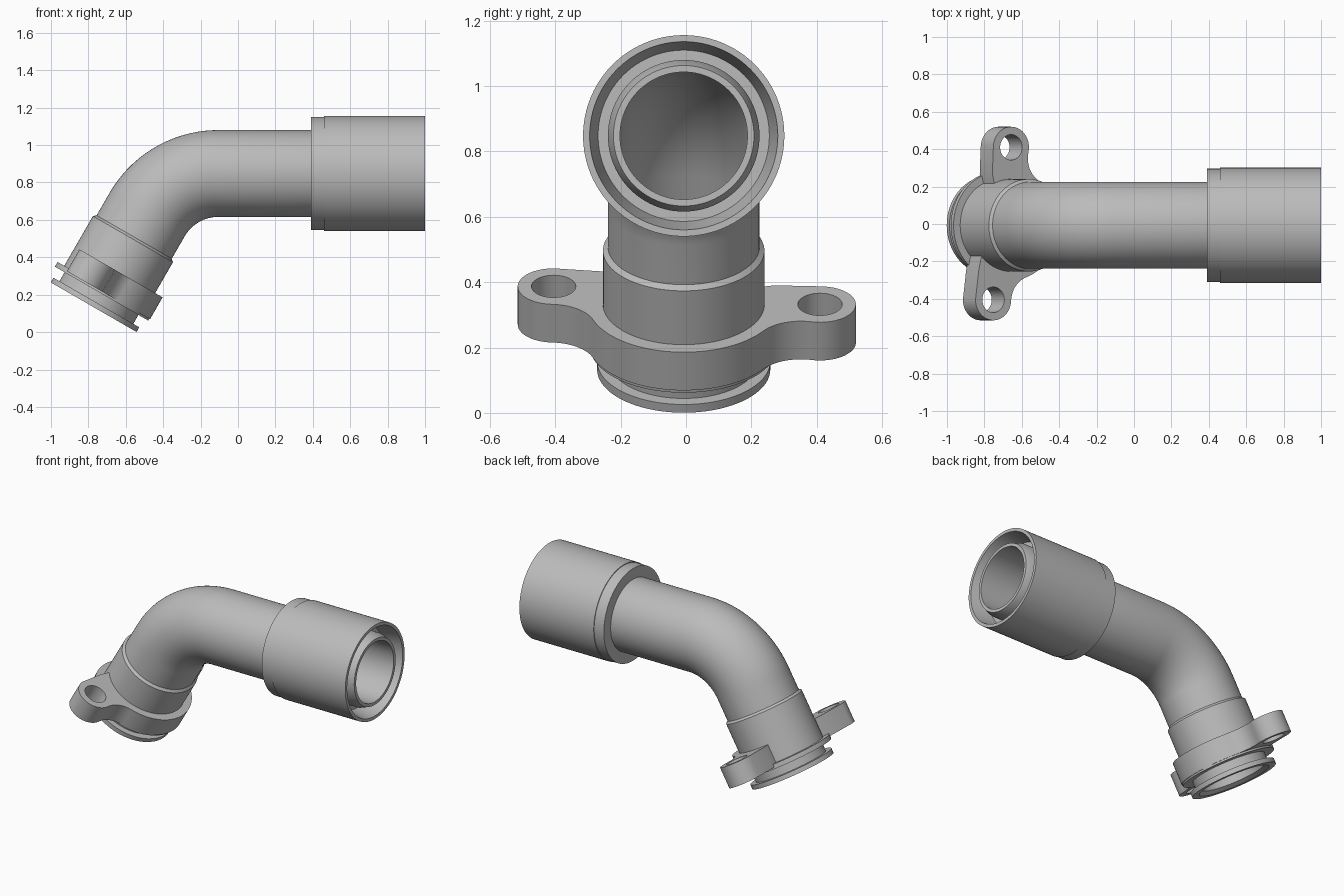
import bpy, bmesh
from math import sin, cos, pi, atan2, sqrt, radians, hypot
from mathutils import Vector, Matrix

if "Cube" in bpy.data.objects:
    bpy.data.objects.remove(bpy.data.objects["Cube"])

grey = bpy.data.materials.new("plain_grey")
grey.use_nodes = True
grey.diffuse_color = (0.5, 0.5, 0.5, 1)
grey.node_tree.nodes["Principled BSDF"].inputs["Base Color"].default_value = (0.5, 0.5, 0.5, 1)

# Centre line: straight from the socket, 60 degree bend, straight to the flange
AXIS_Y, AXIS_Z = -0.007, 0.848
STRAIGHT, BEND_R, TURN = 1.105, 0.44, radians(60)
ARC = BEND_R * TURN
LEG = STRAIGHT + ARC + 0.1515      # where the lower collar starts
parts = []


def frame(t):
    """Point, outward normal and direction at distance t along the centre line."""
    a = min(max((t - STRAIGHT) / BEND_R, 0), TURN)
    d = Vector((-cos(a), 0, -sin(a)))
    n = Vector((-sin(a), 0, cos(a)))
    p = Vector((1 - min(t, STRAIGHT), AXIS_Y, AXIS_Z - BEND_R)) + n * BEND_R
    return p + d * max(t - STRAIGHT - ARC, 0), n, d


def finish(name, bm):
    bmesh.ops.remove_doubles(bm, verts=bm.verts, dist=0.0001)
    bmesh.ops.recalc_face_normals(bm, faces=bm.faces)
    me = bpy.data.meshes.new(name)
    bm.to_mesh(me)
    bm.free()
    me.materials.clear()
    me.materials.append(grey)
    ob = bpy.data.objects.new(name, me)
    bpy.context.collection.objects.link(ob)
    parts.append(ob)


def turned(name, profile, sides=96):
    """Closed (distance, radius) profile swept round the centre line."""
    bm = bmesh.new()
    rings = []
    for t, r in profile:
        p, n, d = frame(t)
        rings.append([bm.verts.new(p + r * (cos(u) * n + sin(u) * Vector((0, 1, 0))))
                      for u in (2 * pi * i / sides for i in range(sides))])
    for k, a in enumerate(rings):
        b = rings[(k + 1) % len(rings)]
        for i in range(sides):
            j = (i + 1) % sides
            bm.faces.new((a[i], a[j], b[j], b[i]))
    finish(name, bm)


# Bent pipe with bore and a tapered tip
PIPE_R, BORE = 0.232, 0.195
bend = [STRAIGHT + ARC * i / 32 for i in range(33)]
outer = [(0, 0.215), (0.05, PIPE_R)] + [(t, PIPE_R) for t in bend] + [(LEG + 0.01, PIPE_R)]
inner = [(LEG + 0.01, BORE)] + [(t, BORE) for t in reversed(bend)] + [(0, BORE)]
turned("bent_pipe", outer + inner)

# Socket sleeve with a slightly smaller shoulder and a tapered mouth
turned("socket_sleeve", [(0, 0.288), (0, 0.308), (0.54, 0.308), (0.54, 0.303),
                         (0.61, 0.303), (0.61, 0.22), (0.12, 0.22), (0.12, 0.262)])

# Lower collar with seal groove and end lip
turned("lower_collar", [(LEG + s, r) for s, r in (
    (-0.015, 0.23), (0, 0.247), (0.307, 0.247), (0.307, 0.288), (0.336, 0.288),
    (0.336, 0.228), (0.391, 0.228), (0.391, 0.265), (0.42, 0.265), (0.42, 0.222),
    (0.40, BORE), (0.01, BORE))])


# Mounting flange with two offset ears
def arc(c, r, a0, a1, n=24):
    return [(c[0] + r * cos(a0 + (a1 - a0) * i / n), c[1] + r * sin(a0 + (a1 - a0) * i / n))
            for i in range(n + 1)]


def angle(a, b):
    return atan2(b[1] - a[1], b[0] - a[0])


RIM, EAR, FILLET, HOLE = 0.293, 0.11, 0.14, 0.068


def ear_side(ear, side):
    """Outline from the rim, through the fillet, round the ear to its back."""
    x, y = ear[0], ear[1] * side          # work with y positive
    dist = hypot(x, y)
    r0, r1 = RIM + FILLET, EAR + FILLET
    along = (r0 * r0 - r1 * r1 + dist * dist) / (2 * dist)
    off = sqrt(r0 * r0 - along * along)
    f = ((along * x + off * y) / dist, (along * y - off * x) / dist)
    start = angle((0, 0), f)
    to_ear = angle(f, (x, y))
    pts = arc(f, FILLET, start - pi, to_ear - (2 * pi if to_ear > 0 and start - pi < -pi else 0)
              if abs(to_ear - (start - pi)) < pi else to_ear - 2 * pi)
    pts += arc((x, y), EAR, angle((x, y), f), pi)
    return start, [(px, py * side) for px, py in pts]


ear_l, ear_r = (0.0, 0.417), (-0.11, -0.398)
a_l, side_l = ear_side(ear_l, 1)
a_r, side_r = ear_side(ear_r, -1)
outline = arc((0, 0), RIM, -a_r, a_l, 48) + side_l + [(-0.116, 0.277)]
outline += arc((0, 0), 0.225, radians(116), radians(-142), 48)
outline += [(-0.2, -0.24)] + side_r[::-1]

curve = bpy.data.curves.new("flange_outline", "CURVE")
curve.dimensions = "2D"
curve.fill_mode = "BOTH"
curve.extrude = 0.0675
for pts in (outline, arc(ear_l, HOLE, 0, 2 * pi, 40)[:-1], arc(ear_r, HOLE, 0, 2 * pi, 40)[:-1]):
    clean = [p for i, p in enumerate(pts) if hypot(p[0] - pts[i - 1][0], p[1] - pts[i - 1][1]) > 1e-4]
    spline = curve.splines.new("POLY")
    spline.points.add(len(clean) - 1)
    for sp, p in zip(spline.points, clean):
        sp.co = (p[0], p[1], 0, 1)
    spline.use_cyclic_u = True
helper = bpy.data.objects.new("flange_outline", curve)
bpy.context.collection.objects.link(helper)
bpy.context.view_layer.update()
mesh = bpy.data.meshes.new_from_object(helper.evaluated_get(bpy.context.evaluated_depsgraph_get()))
bpy.data.objects.remove(helper)
pos, n, d = frame(LEG + 0.2575)
axes = Matrix((-n, Vector((0, 1, 0)), -d)).transposed().to_4x4()
bm = bmesh.new()
bm.from_mesh(mesh)
bm.transform(Matrix.Translation(pos) @ axes)
finish("mounting_flange", bm)

# Smooth round surfaces, sharp edges kept
bpy.ops.object.select_all(action="DESELECT")
for ob in parts:
    ob.select_set(True)
bpy.context.view_layer.objects.active = parts[0]
bpy.ops.object.shade_smooth_by_angle(angle=radians(25))
